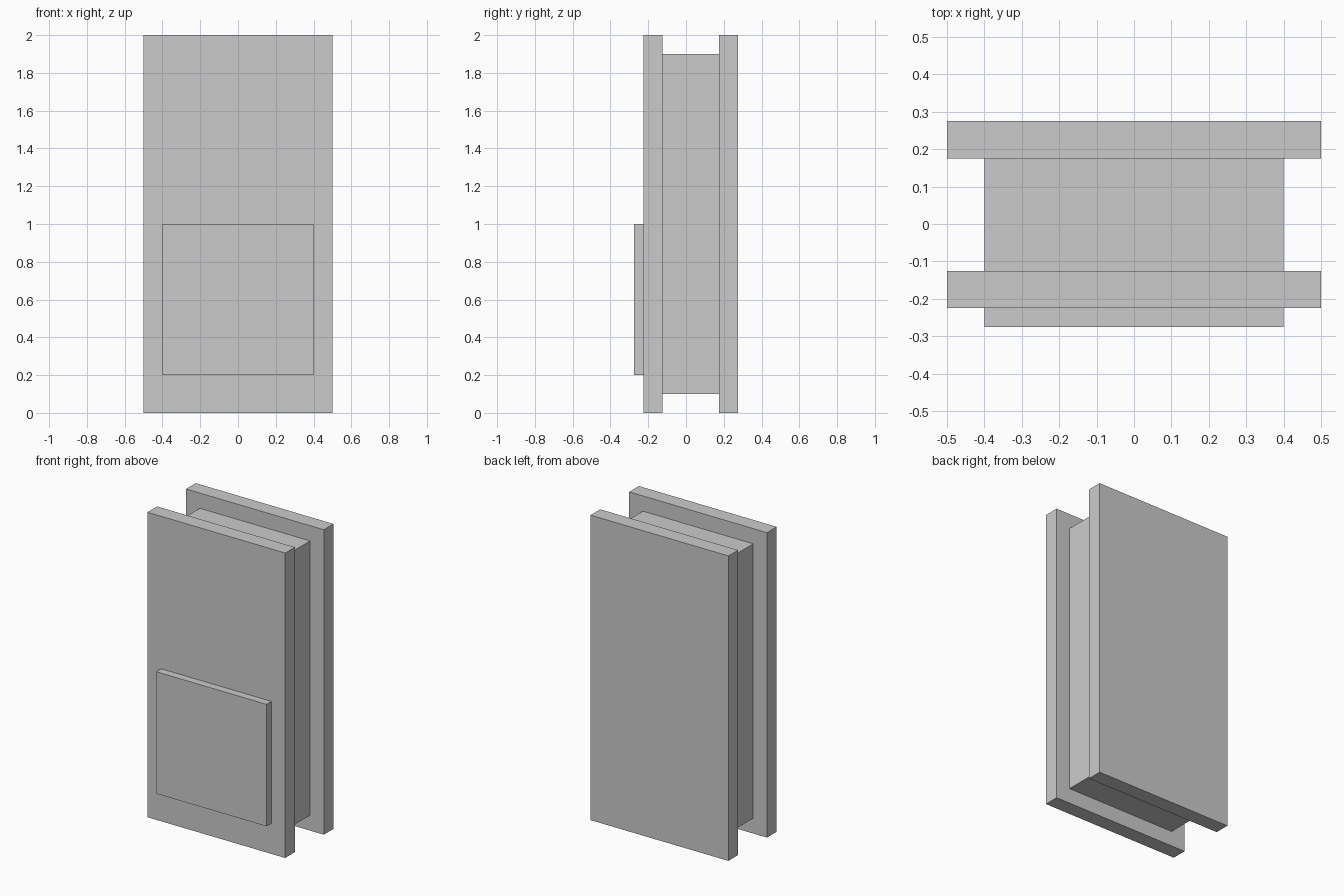
import bpy
import bmesh

if "Cube" in bpy.data.objects:
    bpy.data.objects.remove(bpy.data.objects["Cube"])


def box(name, x, y, z):
    """Box spanning the given (min, max) ranges."""
    bm = bmesh.new()
    bmesh.ops.create_cube(bm, size=1.0)
    for v in bm.verts:
        v.co = [r[0] if c < 0 else r[1] for c, r in zip(v.co, (x, y, z))]
    mesh = bpy.data.meshes.new(name)
    bm.to_mesh(mesh)
    bm.free()
    obj = bpy.data.objects.new(name, mesh)
    bpy.context.collection.objects.link(obj)
    return obj


# Two full-size outer panels
for name, y in (("front_panel", -0.225), ("back_panel", 0.175)):
    box(name, (-0.5, 0.5), (y, y + 0.1), (0, 2))

# Inset core between the panels
box("core", (-0.4, 0.4), (-0.125, 0.175), (0.1, 1.9))

# Raised square plate low on the front
box("front_plate", (-0.4, 0.4), (-0.275, -0.225), (0.2, 1.0))
